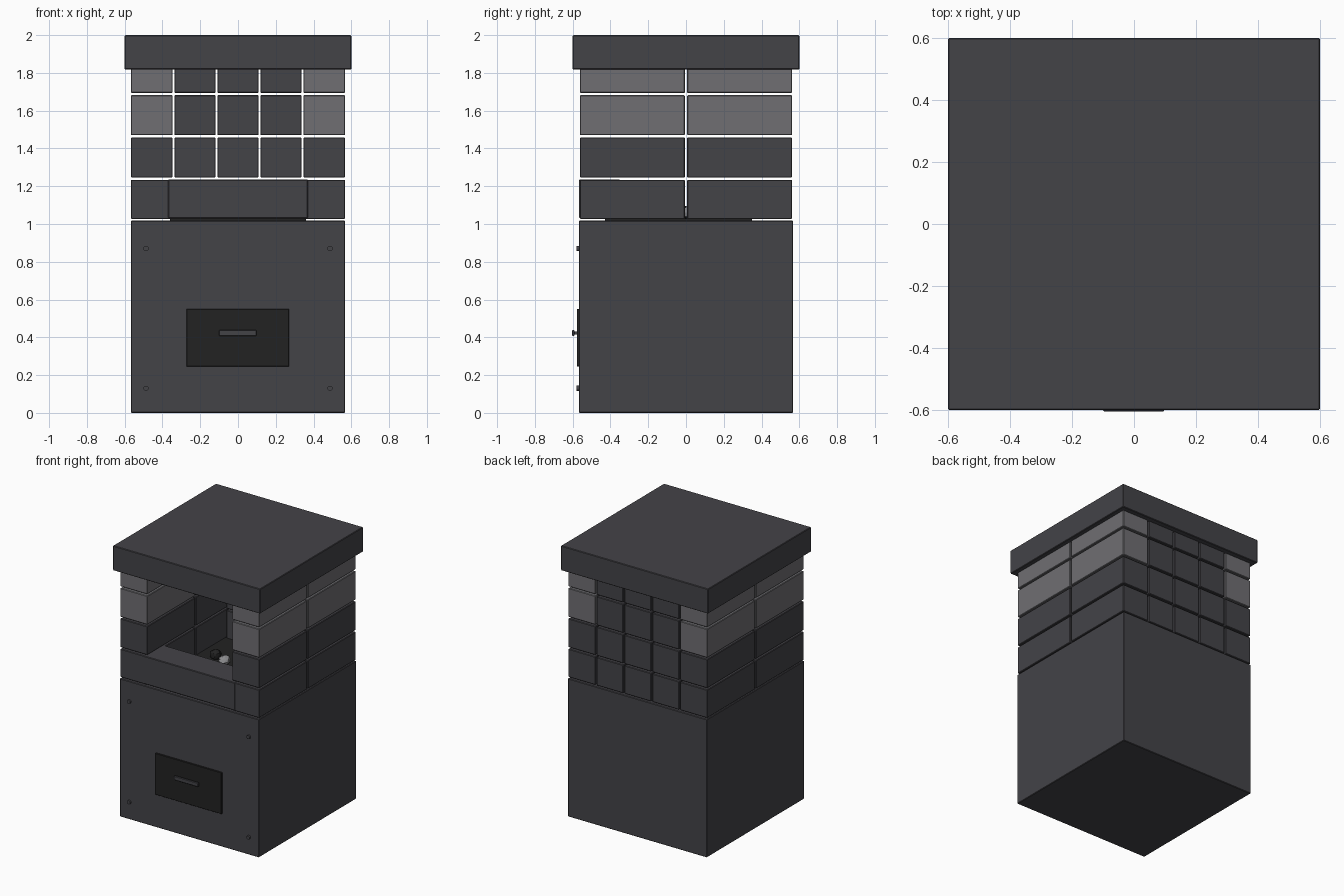
import bpy, random, math
from mathutils import Vector

if "Cube" in bpy.data.objects:
    bpy.data.objects.remove(bpy.data.objects["Cube"])

random.seed(4)

def mat(name, c):
    m = bpy.data.materials.new(name)
    m.diffuse_color = (*c, 1)
    m.use_nodes = True
    m.node_tree.nodes["Principled BSDF"].inputs["Base Color"].default_value = m.diffuse_color
    return m

IRON = mat("dark grey", (0.057, 0.056, 0.064))
PALE = mat("pale brick grey", (0.160, 0.158, 0.170))
BLACK = mat("near black", (0.016, 0.016, 0.016))
ASH = mat("ash grey", (0.26, 0.26, 0.27))

def box(name, x, y, z, m, bevel=0.004):
    """Box from (min, max) ranges, with a small chamfer."""
    lo, hi = Vector((x[0], y[0], z[0])), Vector((x[1], y[1], z[1]))
    bpy.ops.mesh.primitive_cube_add(size=1, location=(lo + hi) / 2)
    o = bpy.context.object
    o.name = name
    o.scale = hi - lo
    bpy.ops.object.transform_apply(location=False, rotation=False, scale=True)
    if bevel:
        b = o.modifiers.new("chamfer", 'BEVEL')
        b.width, b.segments = bevel, 1
    o.data.materials.append(m)
    return o

# Base cabinet and lid slab
box("base_cabinet", (-0.567, 0.567), (-0.567, 0.567), (0, 1.018), IRON)
box("lid_slab", (-0.6, 0.6), (-0.6, 0.6), (1.818, 2.0), IRON)

# Brick courses: two long bricks per side, three across the back
rows = [(1.026, 1.234), (1.246, 1.458), (1.470, 1.682), (1.694, 1.85)]
for r, z in enumerate(rows):
    m = PALE if r >= 2 else IRON
    for side, x in (("left", (-0.567, -0.346)), ("right", (0.346, 0.567))):
        box(f"{side}_front_brick_{r}", x, (-0.562, -0.006), z, m)
        box(f"{side}_back_brick_{r}", x, (0.006, 0.562), z, m)
    for i in (-1, 0, 1):
        c = i * 0.2275
        box(f"back_wall_brick_{r}_{i + 1}", (c - 0.109, c + 0.109), (0.345, 0.562), z, IRON)

# Sill closing the bottom of the front opening, and the hearth floor
box("front_sill", (-0.37, 0.37), (-0.566, -0.35), (1.03, 1.235), IRON)
box("hearth_floor", (-0.36, 0.36), (-0.43, 0.35), (1.0, 1.03), BLACK, 0)

# Drawer with handle
box("drawer_front", (-0.272, 0.27), (-0.578, -0.55), (0.245, 0.55), BLACK, 0.002)
box("drawer_handle", (-0.1, 0.097), (-0.604, -0.59), (0.408, 0.438), IRON, 0.003)
for s in (-1, 1):
    box("handle_post", (s * 0.07 - 0.008, s * 0.07 + 0.008), (-0.592, -0.57), (0.415, 0.431), IRON, 0)

# Corner bolts on the front panel
for x in (-0.487, 0.487):
    for z in (0.13, 0.87):
        bpy.ops.mesh.primitive_cylinder_add(vertices=12, radius=0.014, depth=0.024,
                                            location=(x, -0.567, z), rotation=(math.pi / 2, 0, 0))
        o = bpy.context.object
        o.name = "panel_bolt"
        o.data.materials.append(IRON)

# Pile of coals on the hearth
spots = [(-0.21, 0.04), (-0.11, 0.0), (0.0, 0.02), (0.11, -0.03), (0.2, 0.03),
         (-0.15, -0.12), (-0.03, -0.12), (0.09, -0.14), (0.05, 0.11)]
for i, (x, y) in enumerate(spots):
    bpy.ops.mesh.primitive_ico_sphere_add(subdivisions=2, radius=0.045, location=(x, y, 1.06))
    o = bpy.context.object
    o.name = f"coal_{i}"
    o.scale = (random.uniform(0.85, 1.1), random.uniform(0.85, 1.1), random.uniform(0.75, 0.9))
    o.rotation_euler.z = random.uniform(0, 3)
    for v in o.data.vertices:
        v.co *= random.uniform(0.88, 1.08)
    o.data.materials.append(ASH if i % 3 == 1 else BLACK)
